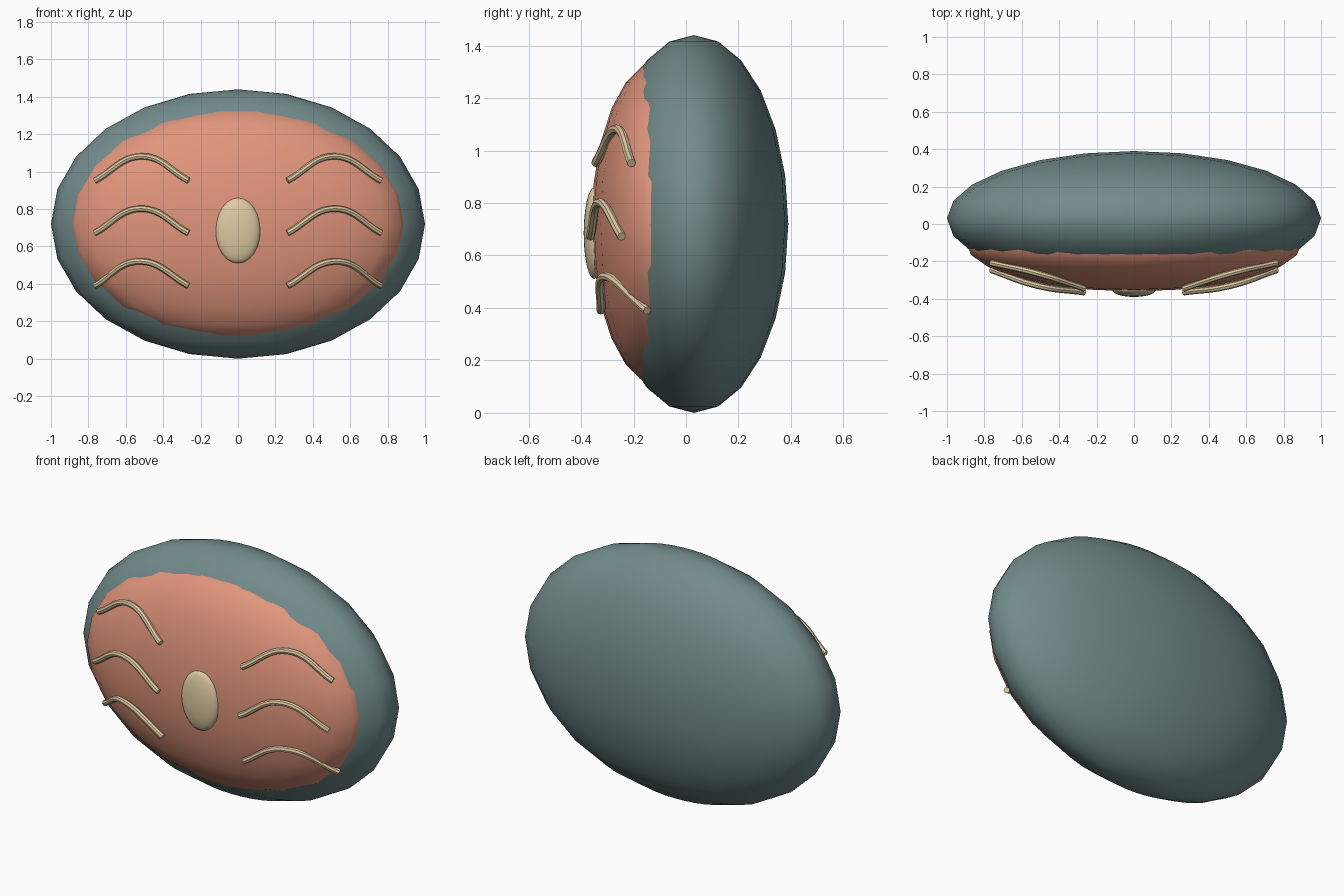
import bpy

if "Cube" in bpy.data.objects:
    bpy.data.objects.remove(bpy.data.objects["Cube"])


def material(name, rgb):
    m = bpy.data.materials.new(name)
    m.diffuse_color = (*rgb, 1)
    m.use_nodes = True
    m.node_tree.nodes["Principled BSDF"].inputs["Base Color"].default_value = m.diffuse_color
    return m


teal = material("teal", (0.17, 0.26, 0.26))
salmon = material("salmon", (0.75, 0.30, 0.20))
tan = material("tan", (0.73, 0.59, 0.36))


def ellipsoid(name, centre, radii, mat):
    bpy.ops.mesh.primitive_uv_sphere_add(segments=24, ring_count=12, radius=1, location=centre)
    o = bpy.context.object
    o.name = name
    o.scale = radii
    bpy.ops.object.transform_apply(location=False, rotation=False, scale=True)
    bpy.ops.object.shade_smooth()
    o.data.materials.append(mat)
    return o


# Body shell, belly panel and central button
ellipsoid("body", (0, 0.03, 0.72), (1.0, 0.36, 0.72), teal)
ellipsoid("belly", (0, -0.10, 0.722), (0.90, 0.26, 0.62), salmon)
ellipsoid("button", (0, -0.35, 0.685), (0.12, 0.04, 0.175), tan)


# Arched ribs lying on the belly, three per side
def rib(name, side, z, depths):
    c = bpy.data.curves.new(name, 'CURVE')
    c.dimensions = '3D'
    c.bevel_depth = 0.017
    c.bevel_resolution = 2
    c.resolution_u = 10
    c.use_fill_caps = True
    s = c.splines.new('BEZIER')
    s.bezier_points.add(2)
    for p, x, dz, y in zip(s.bezier_points, (0.265, 0.515, 0.765), (0, 0.13, 0), depths):
        p.co = (side * x, y, z + dz)
        p.handle_left_type = p.handle_right_type = 'AUTO'
    o = bpy.data.objects.new(name, c)
    bpy.context.collection.objects.link(o)
    c.materials.append(tan)
    # convert to a smooth mesh with crisp end caps
    bpy.ops.object.select_all(action='DESELECT')
    o.select_set(True)
    bpy.context.view_layer.objects.active = o
    bpy.ops.object.convert(target='MESH')
    bpy.ops.object.shade_smooth_by_angle()


rows = (("upper", 0.952, (-0.345, -0.265, -0.208)),
        ("middle", 0.672, (-0.365, -0.33, -0.245)),
        ("lower", 0.39, (-0.325, -0.31, -0.148)))
for row, z, depths in rows:
    for label, side in (("left", -1), ("right", 1)):
        rib(f"{row}_rib_{label}", side, z, depths)
